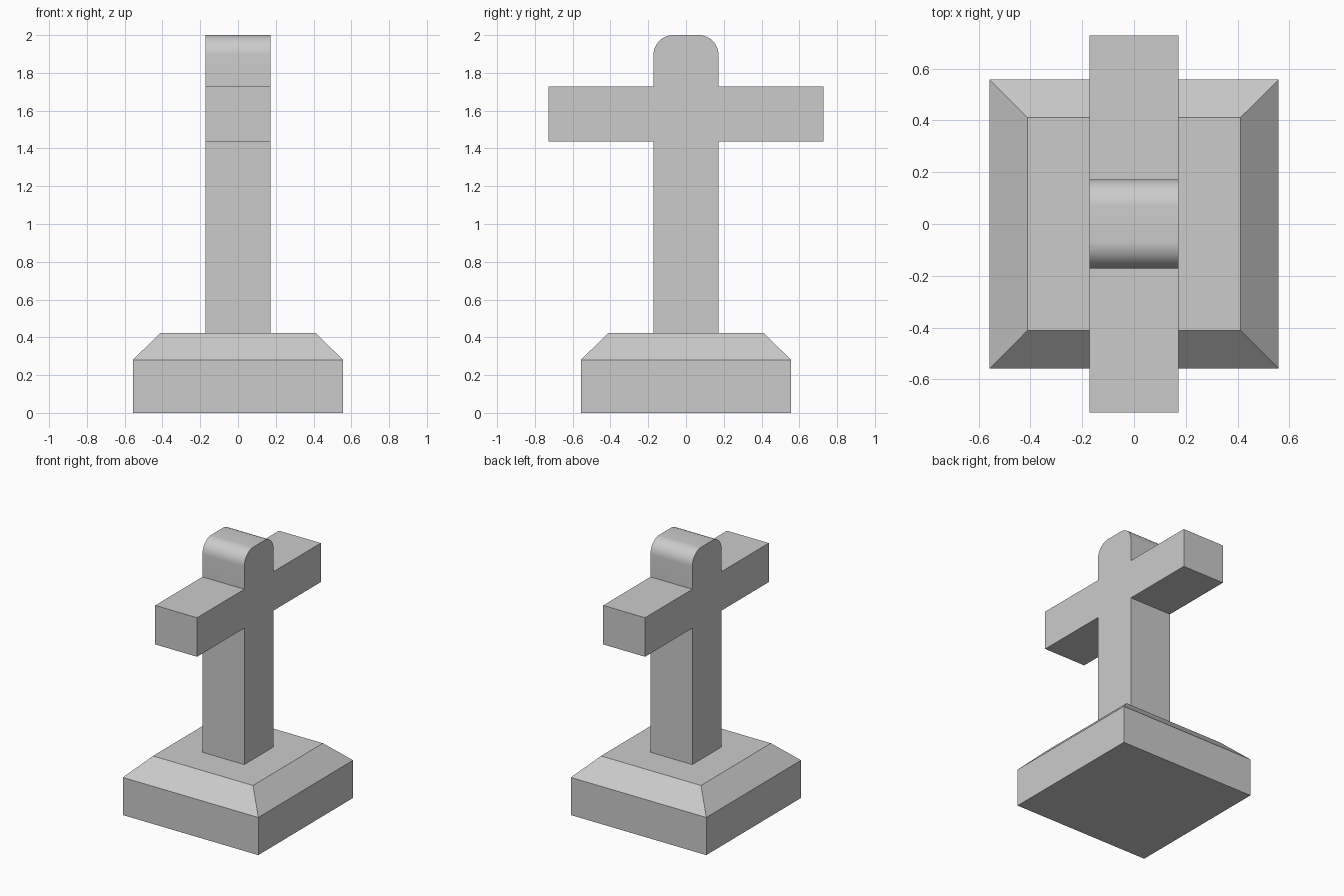
import bpy, bmesh, math

if "Cube" in bpy.data.objects:
    bpy.data.objects.remove(bpy.data.objects["Cube"])

BASE, LEDGE = 0.557, 0.411          # half widths of plinth and its top
BASE_Z, LEDGE_Z = 0.28, 0.423
POST, ARM = 0.172, 0.727            # half widths of post and crossbar
ARM_LOW, ARM_HIGH = 1.437, 1.727
TOP, RADIUS = 2.0, 0.105


def finish(name, bm):
    bmesh.ops.recalc_face_normals(bm, faces=bm.faces)
    mesh = bpy.data.meshes.new(name)
    bm.to_mesh(mesh)
    bm.free()
    obj = bpy.data.objects.new(name, mesh)
    bpy.context.collection.objects.link(obj)
    return obj


# Plinth: square block with a sloped shoulder, made from stacked square rings
bm = bmesh.new()
rings = []
for half, z in ((BASE, 0), (BASE, BASE_Z), (LEDGE, LEDGE_Z)):
    rings.append([bm.verts.new((sx * half, sy * half, z))
                  for sx, sy in ((-1, -1), (1, -1), (1, 1), (-1, 1))])
for low, high in zip(rings, rings[1:]):
    for i in range(4):
        j = (i + 1) % 4
        bm.faces.new((low[i], low[j], high[j], high[i]))
bm.faces.new(rings[0])
bm.faces.new(rings[-1])
finish("plinth", bm)

# Cross: half outline with a rounded head, mirrored in y and extruded along x
half = [(POST, LEDGE_Z - 0.01), (POST, ARM_LOW), (ARM, ARM_LOW),
        (ARM, ARM_HIGH), (POST, ARM_HIGH)]
STEPS = 12
for i in range(STEPS + 1):
    a = math.pi / 2 * i / STEPS
    half.append((POST - RADIUS + RADIUS * math.cos(a),
                 TOP - RADIUS + RADIUS * math.sin(a)))
outline = half + [(-y, z) for y, z in reversed(half)]

bm = bmesh.new()
face = bm.faces.new([bm.verts.new((-POST, y, z)) for y, z in outline])
extruded = bmesh.ops.extrude_face_region(bm, geom=[face], use_keep_orig=True)
moved = [v for v in extruded["geom"] if isinstance(v, bmesh.types.BMVert)]
bmesh.ops.translate(bm, verts=moved, vec=(2 * POST, 0, 0))
cross = finish("cross", bm)

# Smooth the rounded head only, keeping the corners sharp
bpy.context.view_layer.objects.active = cross
cross.select_set(True)
bpy.ops.object.shade_smooth_by_angle(angle=math.radians(30))
